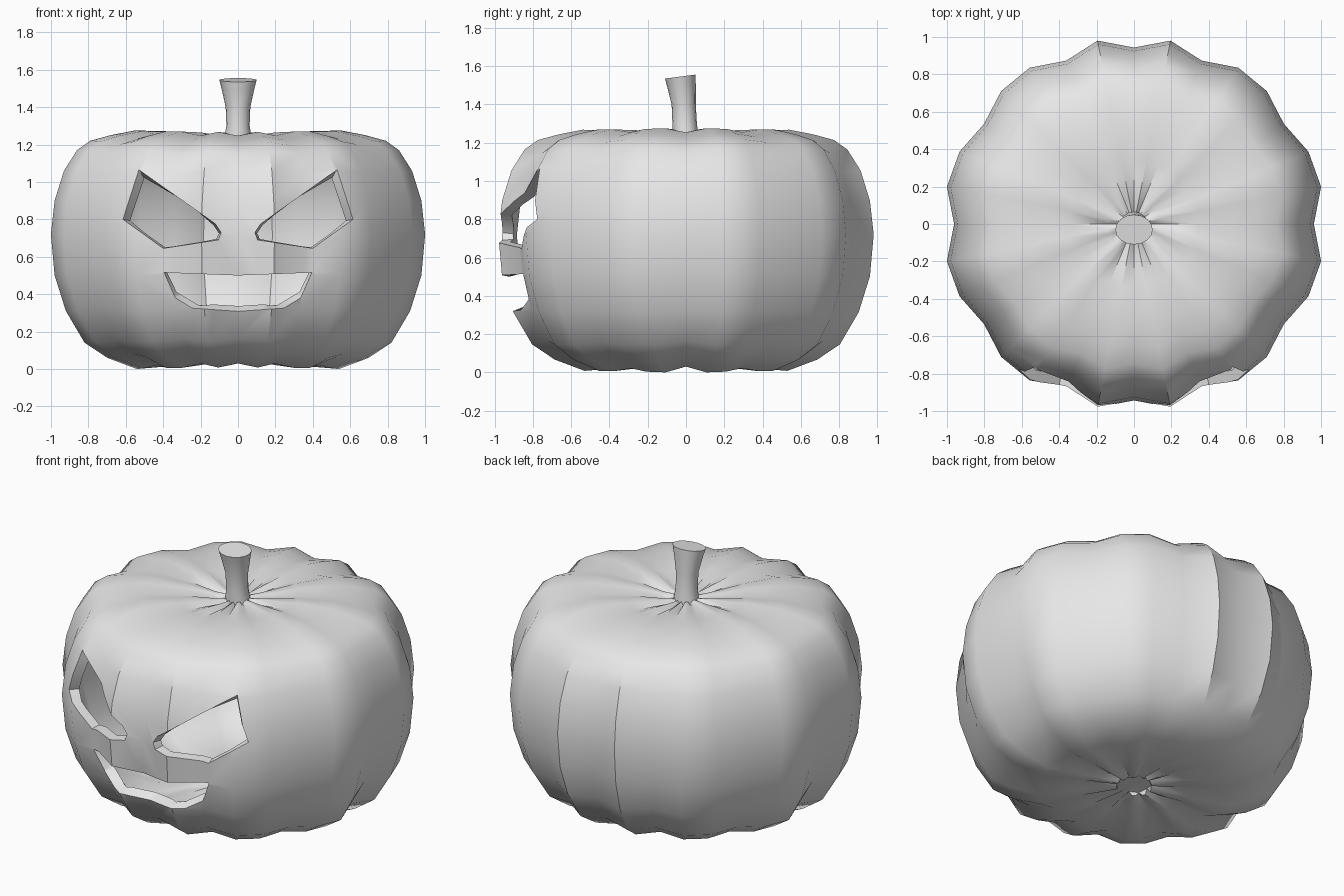
import bpy
import bmesh
import math

cube = bpy.data.objects.get("Cube")
if cube:
    bpy.data.objects.remove(cube, do_unlink=True)

grey = bpy.data.materials.new("plain_grey")
grey.use_nodes = True
grey.diffuse_color = (0.8, 0.8, 0.8, 1)
grey.node_tree.nodes["Principled BSDF"].inputs["Base Color"].default_value = (0.8, 0.8, 0.8, 1)


def make_object(name, bm):
    bmesh.ops.recalc_face_normals(bm, faces=bm.faces)
    mesh = bpy.data.meshes.new(name)
    bm.to_mesh(mesh)
    bm.free()
    obj = bpy.data.objects.new(name, mesh)
    bpy.context.collection.objects.link(obj)
    return obj


def loft(name, rings):
    """Skin a stack of equal point rings and cap both ends."""
    bm = bmesh.new()
    loops = [[bm.verts.new(p) for p in ring] for ring in rings]
    n = len(loops[0])
    for low, high in zip(loops, loops[1:]):
        for i in range(n):
            j = (i + 1) % n
            bm.faces.new((low[i], low[j], high[j], high[i]))
    bm.faces.new(loops[0][::-1])
    bm.faces.new(loops[-1])
    return make_object(name, bm)


def add_prism(bm, outline, front, back):
    a = [bm.verts.new((x, front, z)) for x, z in outline]
    b = [bm.verts.new((x, back, z)) for x, z in outline]
    bm.faces.new(a)
    bm.faces.new(b[::-1])
    for i in range(len(a)):
        j = (i + 1) % len(a)
        bm.faces.new((a[i], b[i], b[j], a[j]))


def apply_modifiers(obj):
    bpy.context.view_layer.objects.active = obj
    for mod in list(obj.modifiers):
        bpy.ops.object.modifier_apply(modifier=mod.name)


def finish(obj, angle):
    obj.data.materials.clear()
    obj.data.materials.append(grey)
    for poly in obj.data.polygons:
        poly.material_index = 0
    bpy.ops.object.select_all(action="DESELECT")
    obj.select_set(True)
    bpy.context.view_layer.objects.active = obj
    bpy.ops.object.shade_smooth_by_angle(angle=math.radians(angle))


# Ribbed body: profile of the lobes, and rib depth over one quarter turn
SEGMENTS = 32
MIDDLE = 0.65
profile = [(0.1, 0.025), (0.3, 0.02), (0.54, 0.0), (0.7, 0.06), (0.82, 0.14),
           (0.92, 0.31), (0.98, 0.5), (1.0, 0.72), (0.98, 0.9), (0.93, 1.06),
           (0.86, 1.17), (0.79, 1.22), (0.68, 1.25), (0.55, 1.275),
           (0.35, 1.27), (0.14, 1.25), (0.05, 1.245)]
ribs = [0.943, 1.0, 0.99, 0.945, 0.985, 0.985, 0.927, 0.98, 0.925]


def body_point(i, r, z):
    k = i % 16
    f = ribs[min(k, 16 - k)]
    if k == 0 and z < MIDDLE:
        f -= 0.02
    a = math.tau * i / SEGMENTS
    rad = r * f * 1.02
    height = MIDDLE + (z - MIDDLE) * (1 - 0.6 * (1 - f))
    return rad * math.cos(a), rad * math.sin(a), height


body = loft("pumpkin_body",
            [[body_point(i, r, z) for i in range(SEGMENTS)] for r, z in profile])

# Face cutter: two slanted eyes and a grin
BACK = -0.3137
eye = [(0.53, 1.065), (0.12, 0.775), (0.09, 0.73), (0.105, 0.69),
       (0.4, 0.645), (0.615, 0.8)]
half_mouth = [(0.395, 0.515), (0.335, 0.38), (0.245, 0.325)]
mouth = ([(0, 0.5)] + half_mouth + [(0, 0.308)]
         + [(-x, z) for x, z in reversed(half_mouth)])
bm = bmesh.new()
for outline in (eye, [(-x, z) for x, z in eye], mouth):
    add_prism(bm, outline, -1.5, BACK)
cutter = make_object("face_cutter", bm)
cutter.hide_render = True

carve = body.modifiers.new("carve", "BOOLEAN")
carve.operation = "DIFFERENCE"
carve.solver = "EXACT"
carve.object = cutter
apply_modifiers(body)
bpy.data.objects.remove(cutter, do_unlink=True)

# Open the pockets so only the skin remains, then give it thickness
bm = bmesh.new()
bm.from_mesh(body.data)
pocket = [v for v in bm.verts if abs(v.co.y - BACK) < 1e-4]
bmesh.ops.delete(bm, geom=pocket, context="VERTS")
bm.to_mesh(body.data)
bm.free()
wall = body.modifiers.new("wall", "SOLIDIFY")
wall.thickness = 0.06
wall.offset = -1
apply_modifiers(body)
finish(body, 40)

# Stem: waisted, leaning forward, with a tilted cut top
stem_rings = [(1.21, 0.0, 0.077, 0.068, 0), (1.3, -0.007, 0.062, 0.064, 0),
              (1.4, -0.012, 0.066, 0.063, 0.02), (1.5, -0.024, 0.088, 0.075, 0.08),
              (1.545, -0.03, 0.1, 0.08, 0.13)]
stem = loft("stem", [[(rx * math.cos(a), cy + ry * math.sin(a),
                       z + tilt * ry * math.sin(a))
                      for a in (math.tau * i / 16 for i in range(16))]
                     for z, cy, rx, ry, tilt in stem_rings])
finish(stem, 40)
